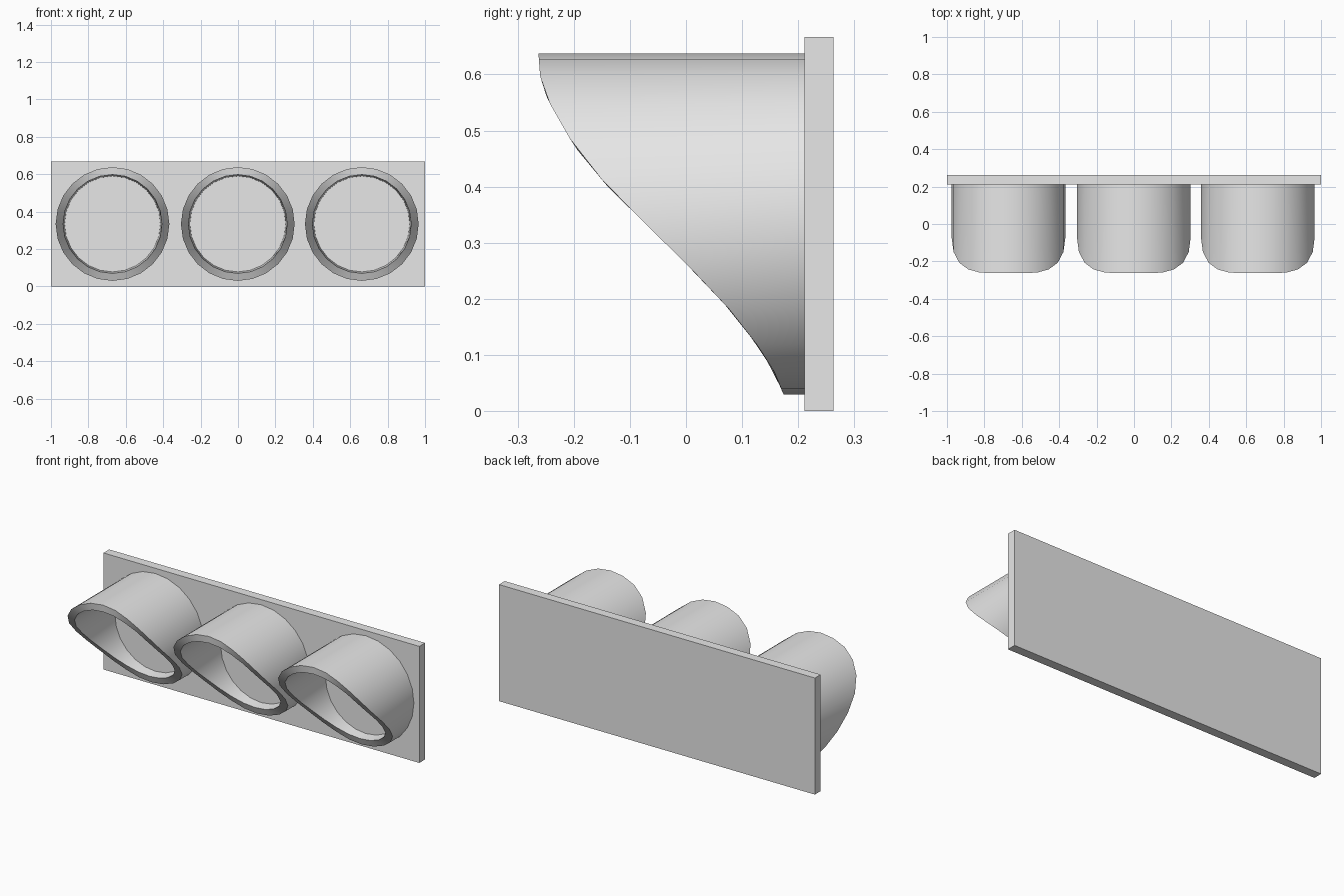
import bpy, bmesh, math

if "Cube" in bpy.data.objects:
    bpy.data.objects.remove(bpy.data.objects["Cube"])

grey = bpy.data.materials.new("light grey")
grey.use_nodes = True
GREY = (0.8, 0.8, 0.8, 1)
grey.diffuse_color = GREY
grey.node_tree.nodes["Principled BSDF"].inputs["Base Color"].default_value = GREY

PLATE_FRONT, PLATE_BACK, HEIGHT = 0.211, 0.263, 0.667
CENTRE_Z = HEIGHT / 2
OUTER, MOUTH, INNER = 0.304, 0.264, 0.256
SEGMENTS = 24

# Sloping S-shaped cut of the hood mouth, as (z, y)
CUT = [(0.03, 0.174), (0.069, 0.158), (0.10, 0.14), (0.156, 0.099),
       (0.212, 0.051), (0.263, 0.0), (0.36, -0.099), (0.403, -0.142),
       (0.472, -0.199), (0.556, -0.247), (0.597, -0.26), (0.638, -0.263)]


def mouth_y(z):
    for (z0, y0), (z1, y1) in zip(CUT, CUT[1:]):
        if z <= z1:
            return y0 + (y1 - y0) * max(0, z - z0) / (z1 - z0)
    return CUT[-1][1]


def finish(bm, name):
    bmesh.ops.recalc_face_normals(bm, faces=bm.faces)
    mesh = bpy.data.meshes.new(name)
    bm.to_mesh(mesh)
    bm.free()
    mesh.materials.append(grey)
    obj = bpy.data.objects.new(name, mesh)
    bpy.context.collection.objects.link(obj)
    return obj


# Flat backing plate
bm = bmesh.new()
bmesh.ops.create_cube(bm, size=1)
for v in bm.verts:
    v.co.x *= 2
    v.co.y = PLATE_FRONT if v.co.y < 0 else PLATE_BACK
    v.co.z = HEIGHT if v.co.z > 0 else 0
finish(bm, "backing_plate")


# Hollow visor with a sloping rim, open at the back against the plate
def hood(name, x):
    bm = bmesh.new()

    def ring(radius, at_mouth):
        verts = []
        for i in range(SEGMENTS):
            a = math.tau * i / SEGMENTS
            z = CENTRE_Z + radius * math.cos(a)
            y = mouth_y(z) if at_mouth else PLATE_FRONT
            verts.append(bm.verts.new((x + radius * math.sin(a), y, z)))
        return verts

    rings = [ring(OUTER, False), ring(OUTER, True),
             ring(MOUTH, True), ring(INNER, False)]
    for a, b in zip(rings, rings[1:] + rings[:1]):
        for i in range(SEGMENTS):
            j = (i + 1) % SEGMENTS
            bm.faces.new((a[i], a[j], b[j], b[i]))
    obj = finish(bm, name)
    bpy.ops.object.select_all(action="DESELECT")
    obj.select_set(True)
    bpy.context.view_layer.objects.active = obj
    bpy.ops.object.shade_smooth_by_angle(angle=math.radians(30))


for name, x in (("right_hood", -0.671), ("middle_hood", -0.001), ("left_hood", 0.662)):
    hood(name, x)
